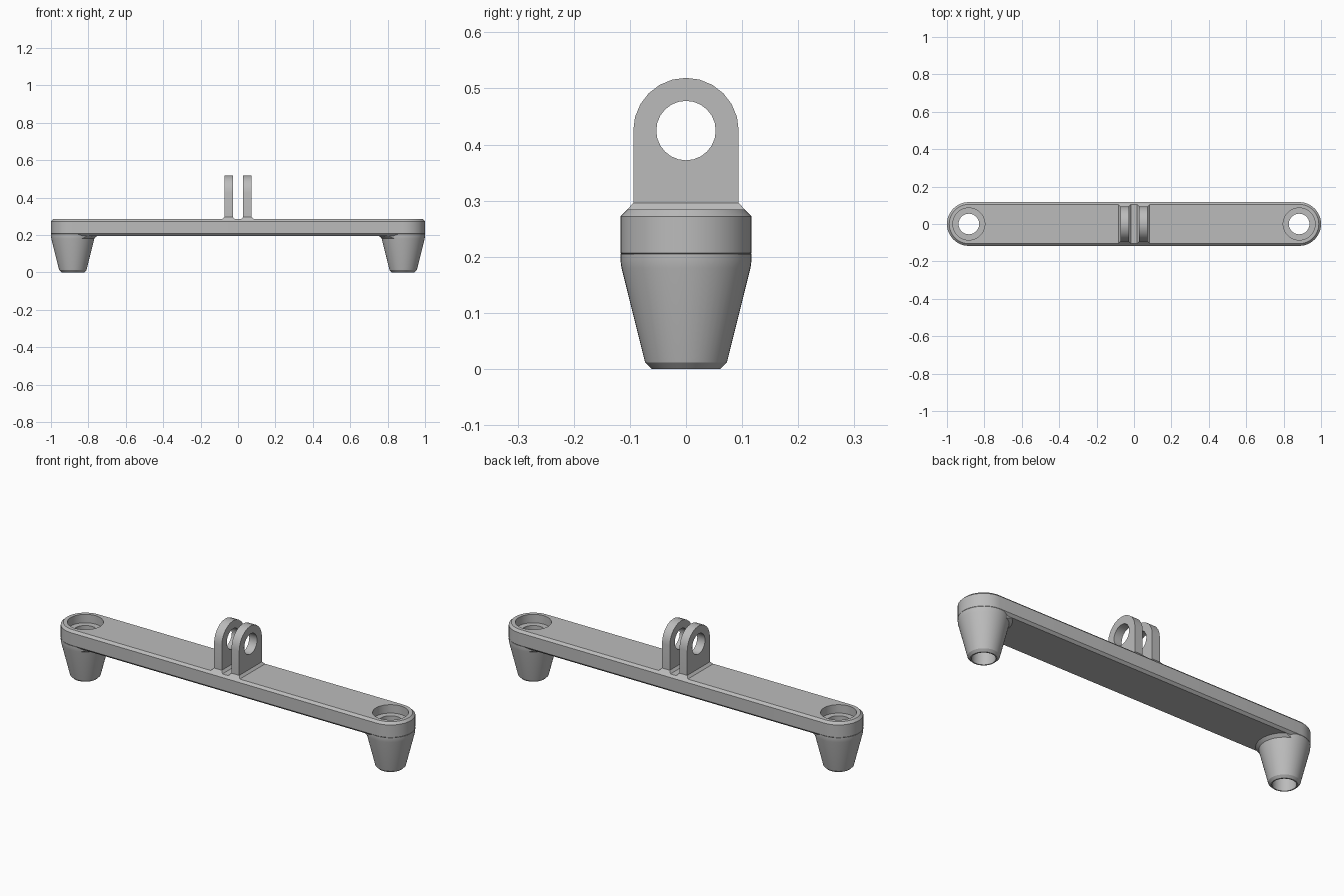
import bpy, bmesh, math

if "Cube" in bpy.data.objects:
    bpy.data.objects.remove(bpy.data.objects["Cube"])

R, END = 0.117, 0.883          # bar half width, foot centre
UNDER, TOP = 0.195, 0.284      # bar underside and top
BEVEL, BORE = 0.012, 0.055

grey = bpy.data.materials.new("plain grey")
grey.use_nodes = True
grey.diffuse_color = (0.5, 0.5, 0.5, 1)
grey.node_tree.nodes["Principled BSDF"].inputs["Base Color"].default_value = (0.5, 0.5, 0.5, 1)


def make(name, rings, caps=True, loop=False):
    """Skin a stack of equal-length point rings."""
    bm = bmesh.new()
    rows = [[bm.verts.new(p) for p in ring] for ring in rings]
    pairs = list(zip(rows, rows[1:])) + ([(rows[-1], rows[0])] if loop else [])
    for a, b in pairs:
        for i in range(len(a)):
            j = (i + 1) % len(a)
            bm.faces.new((a[i], a[j], b[j], b[i]))
    if caps and not loop:
        bm.faces.new(rows[0])
        bm.faces.new(rows[-1])
    bmesh.ops.recalc_face_normals(bm, faces=bm.faces)
    mesh = bpy.data.meshes.new(name)
    bm.to_mesh(mesh)
    bm.free()
    mesh.materials.append(grey)
    ob = bpy.data.objects.new(name, mesh)
    bpy.context.collection.objects.link(ob)
    return ob


def lathe(name, cx, profile, loop=False, n=48):
    turn = [2 * math.pi * i / n for i in range(n)]
    return make(name, [[(cx + r * math.cos(t), r * math.sin(t), z) for t in turn]
                       for r, z in profile], loop=loop)


def activate(ob):
    bpy.ops.object.select_all(action='DESELECT')
    ob.select_set(True)
    bpy.context.view_layer.objects.active = ob


def boolean(ob, tool, operation):
    mod = ob.modifiers.new("cut", 'BOOLEAN')
    mod.object, mod.operation, mod.solver = tool, operation, 'EXACT'
    activate(ob)
    bpy.ops.object.modifier_apply(modifier=mod.name)
    bpy.data.objects.remove(tool)


def smooth(ob, angle=30):
    activate(ob)
    bpy.ops.object.shade_smooth_by_angle(angle=math.radians(angle))


def stadium(r, z, n=24):
    ring = []
    for side in (1, -1):
        for i in range(n + 1):
            t = math.pi * i / n - math.pi / 2
            ring.append((side * (END + r * math.cos(t)), side * r * math.sin(t), z))
    return ring


def box(name, x0, x1, y, z0, z1):
    return make(name, [[(x0, -y, z), (x1, -y, z), (x1, y, z), (x0, y, z)] for z in (z0, z1)])


# Long bar with bevelled rims and a counterbored hole at each end
bar = make("crossbar", [stadium(R - BEVEL, UNDER), stadium(R, UNDER + BEVEL),
                        stadium(R, TOP - BEVEL), stadium(R - BEVEL, TOP)])
for s in (1, -1):
    boolean(bar, lathe("bore_cutter", s * END, [(BORE, 0.1), (BORE, 0.24), (0.0855, 0.24),
                                                (0.0855, 0.35)]), 'DIFFERENCE')
smooth(bar)

# Hollow tapered feet, with a small flare where each meets the underside
for s, side in ((1, "left"), (-1, "right")):
    smooth(lathe(side + "_foot", s * END,
                 [(BORE, 0), (0.061, 0), (0.073, BEVEL), (0.115, 0.18),
                  (R, UNDER), (R, 0.205), (BORE, 0.205)], loop=True))
    flare = lathe(side + "_foot_flare", s * END,
                  [(0.108, 0.175), (0.114, 0.18), (0.131, UNDER + 0.001), (0.108, UNDER + 0.001)],
                  loop=True)
    x0, x1 = sorted((s * 0.7, s * 0.86))
    boolean(flare, box("flare_trim", x0, x1, R - BEVEL, 0.1, 0.3), 'INTERSECT')
    smooth(flare)

# Pair of round-topped lugs with a cross hole and flared base
LUG, HOLE, HUB, N = 0.094, 0.053, 0.425, 24


def lug_ring(x, r, n=12):
    arc = [(x, r * math.cos(math.pi * i / n), HUB + r * math.sin(math.pi * i / n))
           for i in range(n + 1)]
    return [(x, r, TOP - 0.005)] + arc + [(x, -r, TOP - 0.005)]


for s, side in ((1, "left"), (-1, "right")):
    xa, xb = s * 0.028, s * 0.073
    lug = make(side + "_lug", [lug_ring(xa, LUG), lug_ring(xb, LUG)])
    turn = [2 * math.pi * i / N for i in range(N)]
    boolean(lug, make("hole_cutter", [[(x, HOLE * math.cos(t), HUB + HOLE * math.sin(t))
                                       for t in turn] for x in (0, s * 0.2)]), 'DIFFERENCE')
    smooth(lug)
    make(side + "_lug_base",
         [[(xa - s * g, -LUG - g, z), (xb + s * g, -LUG - g, z),
           (xb + s * g, LUG + g, z), (xa - s * g, LUG + g, z)]
          for g, z in ((BEVEL, TOP - 0.001), (0, TOP + BEVEL))])
